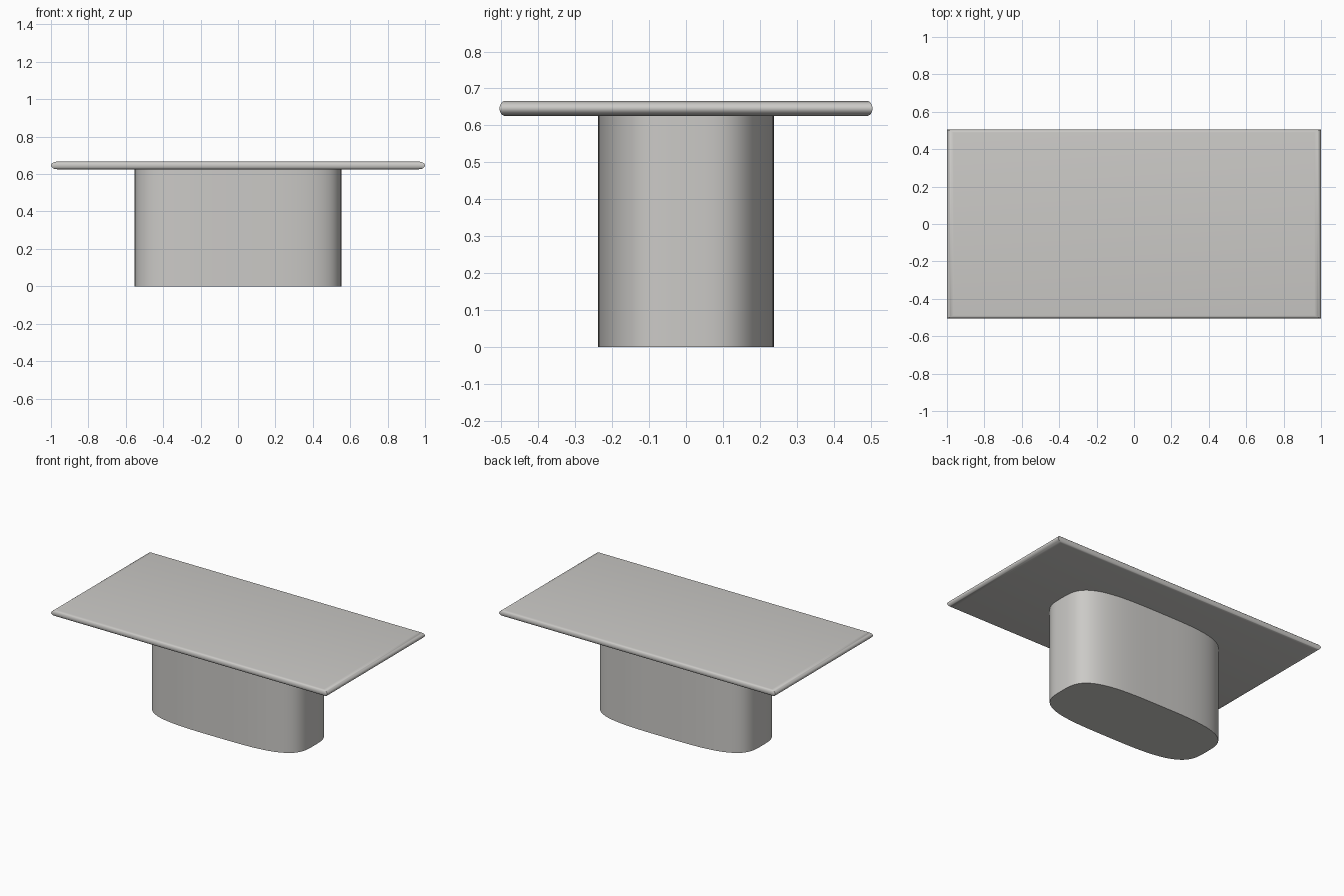
import bpy, bmesh, math

if "Cube" in bpy.data.objects:
    bpy.data.objects.remove(bpy.data.objects["Cube"])

grey = bpy.data.materials.new("warm light grey")
grey.diffuse_color = (0.6, 0.59, 0.57, 1)
grey.use_nodes = True
grey.node_tree.nodes["Principled BSDF"].inputs["Base Color"].default_value = grey.diffuse_color


def loft(name, rings, angle):
    """Skin a stack of equal-length point rings and cap both ends."""
    bm = bmesh.new()
    loops = [[bm.verts.new(p) for p in ring] for ring in rings]
    n = len(loops[0])
    for a, b in zip(loops, loops[1:]):
        for i in range(n):
            j = (i + 1) % n
            bm.faces.new((a[i], a[j], b[j], b[i]))
    bm.faces.new(loops[0][::-1])
    bm.faces.new(loops[-1])
    mesh = bpy.data.meshes.new(name)
    bm.to_mesh(mesh)
    bm.free()
    mesh.materials.append(grey)
    obj = bpy.data.objects.new(name, mesh)
    bpy.context.collection.objects.link(obj)
    bpy.ops.object.select_all(action='DESELECT')
    obj.select_set(True)
    bpy.context.view_layer.objects.active = obj
    bpy.ops.object.shade_smooth_by_angle(angle=math.radians(angle))
    return obj


# pedestal: squared-off oval column
def oval(z, a=0.553, b=0.238, p=3.4, n=96):
    pts = []
    for i in range(n):
        t = 2 * math.pi * i / n
        c, s = math.cos(t), math.sin(t)
        pts.append((a * math.copysign(abs(c) ** (2 / p), c),
                    b * math.copysign(abs(s) ** (2 / p), s), z))
    return pts


loft("pedestal", [oval(0), oval(0.63)], 40)

# tabletop: mitred rectangle with a bullnose edge
rings = []
for k in range(13):
    t = -math.pi / 2 + math.pi * k / 12
    x = 1 - 0.035 * (1 - math.cos(t))
    y = 0.505 - 0.016 * (1 - math.cos(t))
    z = 0.646 + 0.0205 * math.sin(t)
    rings.append([(-x, -y, z), (x, -y, z), (x, y, z), (-x, y, z)])
loft("tabletop", rings, 35)
